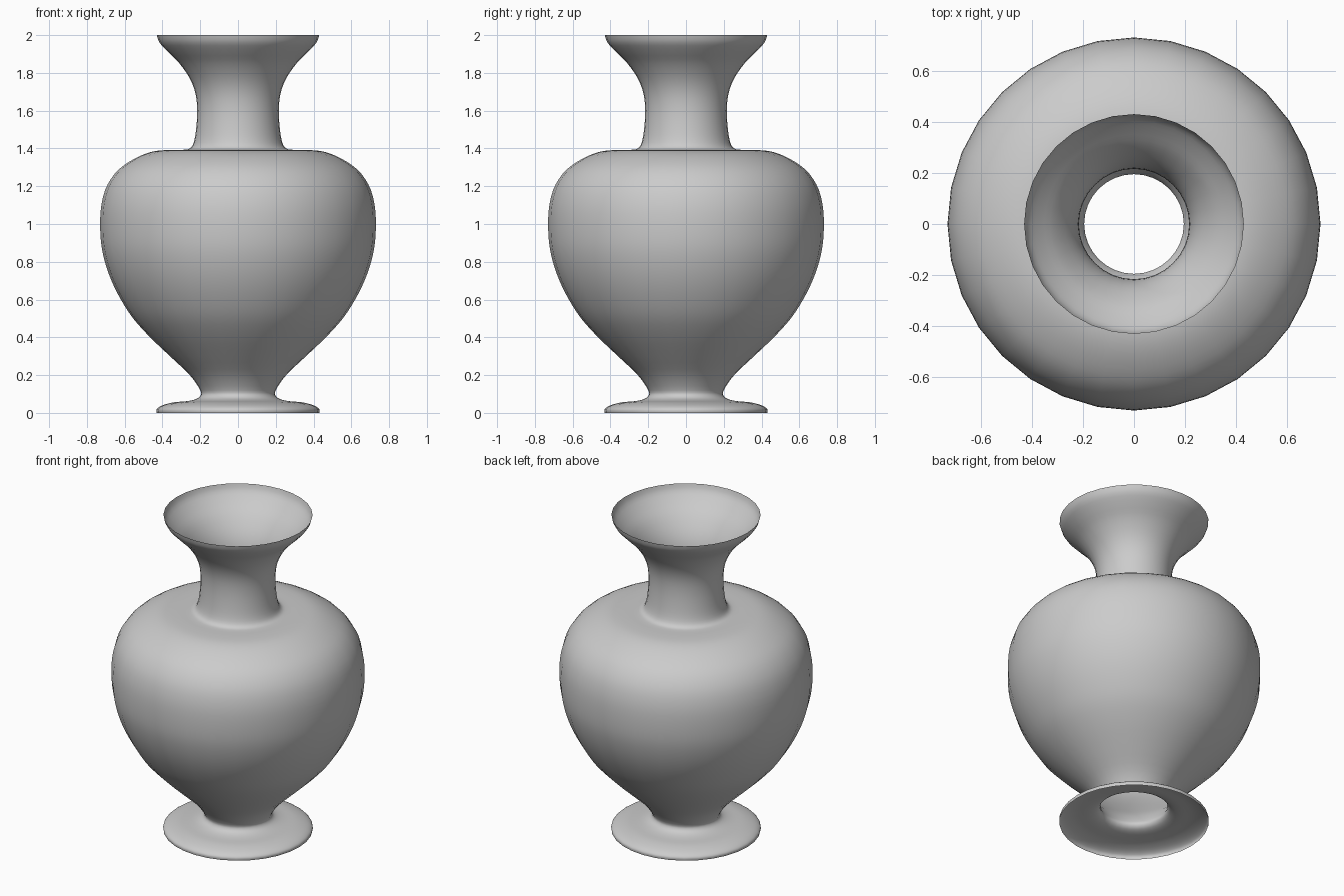
import bpy
import bmesh
import math
from mathutils import Vector

SEGMENTS = 32
STEPS = 3

cube = bpy.data.objects.get("Cube")
if cube:
    bpy.data.objects.remove(cube, do_unlink=True)

# One plain clay colour
clay = bpy.data.materials.new("grey clay")
clay.use_nodes = True
colour = (0.6, 0.6, 0.6, 1)
clay.diffuse_color = colour
clay.node_tree.nodes["Principled BSDF"].inputs["Base Color"].default_value = colour

# Thin-walled profile as (radius, height), open at both ends
foot = [(0.43, 0), (0.43, 0.02), (0.4, 0.04), (0.34, 0.056), (0.27, 0.062),
        (0.225, 0.072), (0.2, 0.09)]
body = [(0.2, 0.12), (0.255, 0.2), (0.36, 0.3), (0.465, 0.4), (0.555, 0.5),
        (0.62, 0.6), (0.67, 0.7), (0.705, 0.8), (0.725, 0.9), (0.73, 1.02),
        (0.72, 1.12), (0.69, 1.21), (0.63, 1.29), (0.54, 1.35), (0.45, 1.384),
        (0.36, 1.392), (0.29, 1.393)]
neck = [(0.255, 1.4), (0.235, 1.43), (0.222, 1.5), (0.216, 1.6), (0.225, 1.69),
        (0.255, 1.77), (0.31, 1.85), (0.37, 1.91), (0.415, 1.96), (0.43, 2)]


def smooth_path(points):
    """Catmull-Rom curve through the profile points."""
    pts = [Vector((r, 0, z)) for r, z in points]
    pts = [pts[0]] + pts + [pts[-1]]
    path = []
    for a, b, c, d in zip(pts, pts[1:], pts[2:], pts[3:]):
        for i in range(STEPS):
            t = i / STEPS
            path.append(b + (c - a) * t / 2
                        + (a * 2 - b * 5 + c * 4 - d) * t * t / 2
                        + (b * 3 - a - c * 3 + d) * t ** 3 / 2)
    return path + [pts[-1]]


# Vase turned around the z axis
bm = bmesh.new()
verts = [bm.verts.new(p) for p in smooth_path(foot + body + neck)]
edges = [bm.edges.new(pair) for pair in zip(verts, verts[1:])]
bmesh.ops.spin(bm, geom=verts + edges, cent=(0, 0, 0), axis=(0, 0, 1),
               angle=math.tau, steps=SEGMENTS, use_merge=False)
bmesh.ops.remove_doubles(bm, verts=bm.verts[:], dist=0.0005)
bmesh.ops.recalc_face_normals(bm, faces=bm.faces[:])
# Make the walls face away from the axis
widest = max(bm.faces, key=lambda f: f.calc_center_median().xy.length)
if widest.normal.xy.dot(widest.calc_center_median().xy) < 0:
    bmesh.ops.reverse_faces(bm, faces=bm.faces[:])
mesh = bpy.data.meshes.new("vase")
bm.to_mesh(mesh)
bm.free()
mesh.materials.append(clay)
vase = bpy.data.objects.new("vase", mesh)
bpy.context.collection.objects.link(vase)

bpy.ops.object.select_all(action="DESELECT")
vase.select_set(True)
bpy.context.view_layer.objects.active = vase
bpy.ops.object.shade_smooth_by_angle(angle=math.radians(60))
